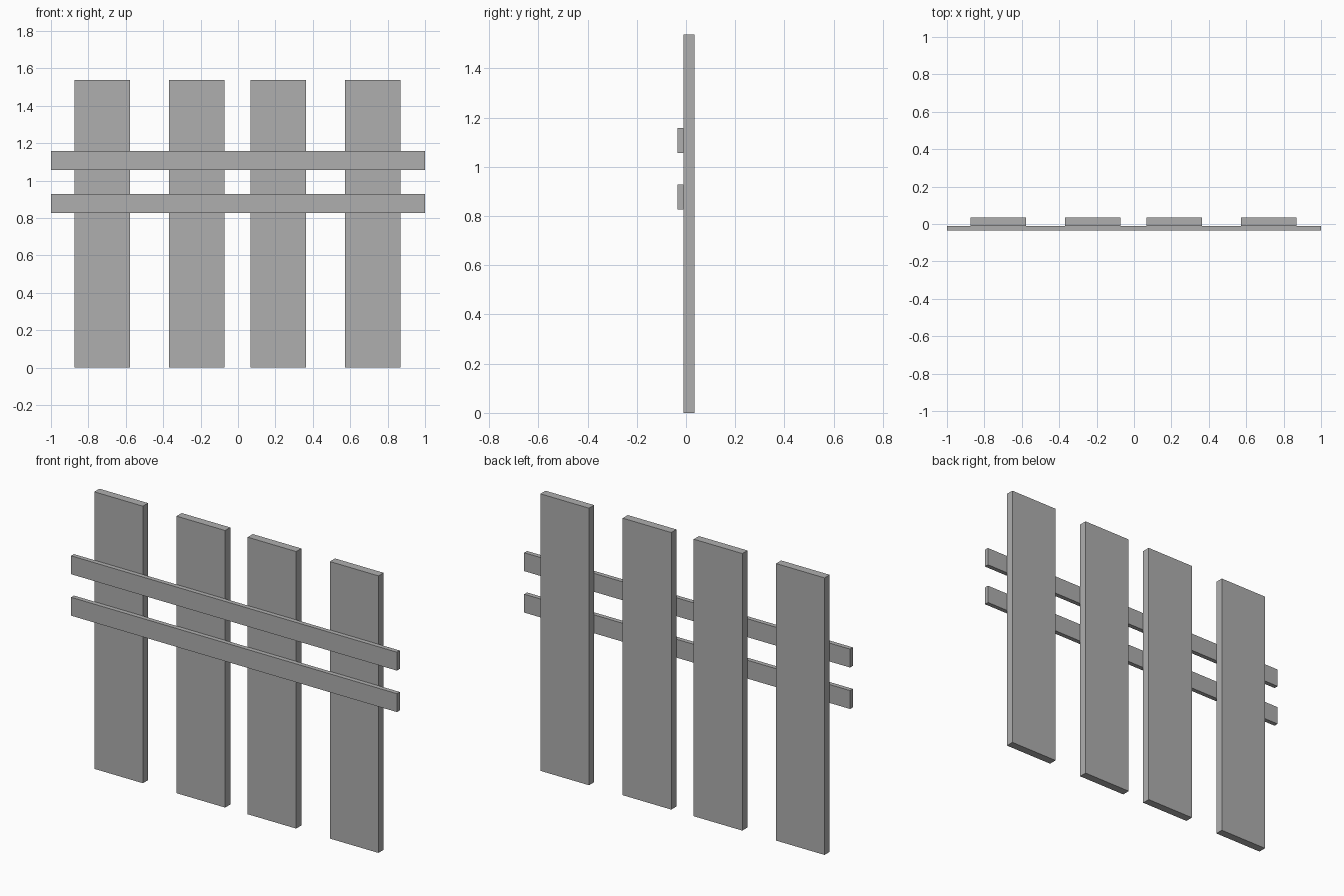
import bpy

cube = bpy.data.objects.get("Cube")
if cube:
    bpy.data.objects.remove(cube, do_unlink=True)

# Single plain grey for the whole fence
grey = bpy.data.materials.new("plain_grey")
grey.use_nodes = True
colour = (0.43, 0.43, 0.43, 1)
grey.diffuse_color = colour
grey.node_tree.nodes["Principled BSDF"].inputs["Base Color"].default_value = colour


def board(name, centre, size):
    """Add a flat-faced box of the given full size."""
    bpy.ops.mesh.primitive_cube_add(size=1, location=centre)
    obj = bpy.context.object
    obj.name = name
    obj.scale = size
    bpy.ops.object.transform_apply(location=False, rotation=False, scale=True)
    obj.data.materials.append(grey)
    return obj


HEIGHT = 1.537

# Upright slats, unevenly spaced
for i, x in enumerate((-0.726, -0.221, 0.215, 0.72), 1):
    board(f"upright_slat_{i}", (x, 0.0125, HEIGHT / 2), (0.298, 0.045, HEIGHT))

# Cross rails fixed to the front of the slats
for name, z in (("lower_rail", 0.877), ("upper_rail", 1.107)):
    board(name, (0, -0.0225, z), (2, 0.025, 0.102))
